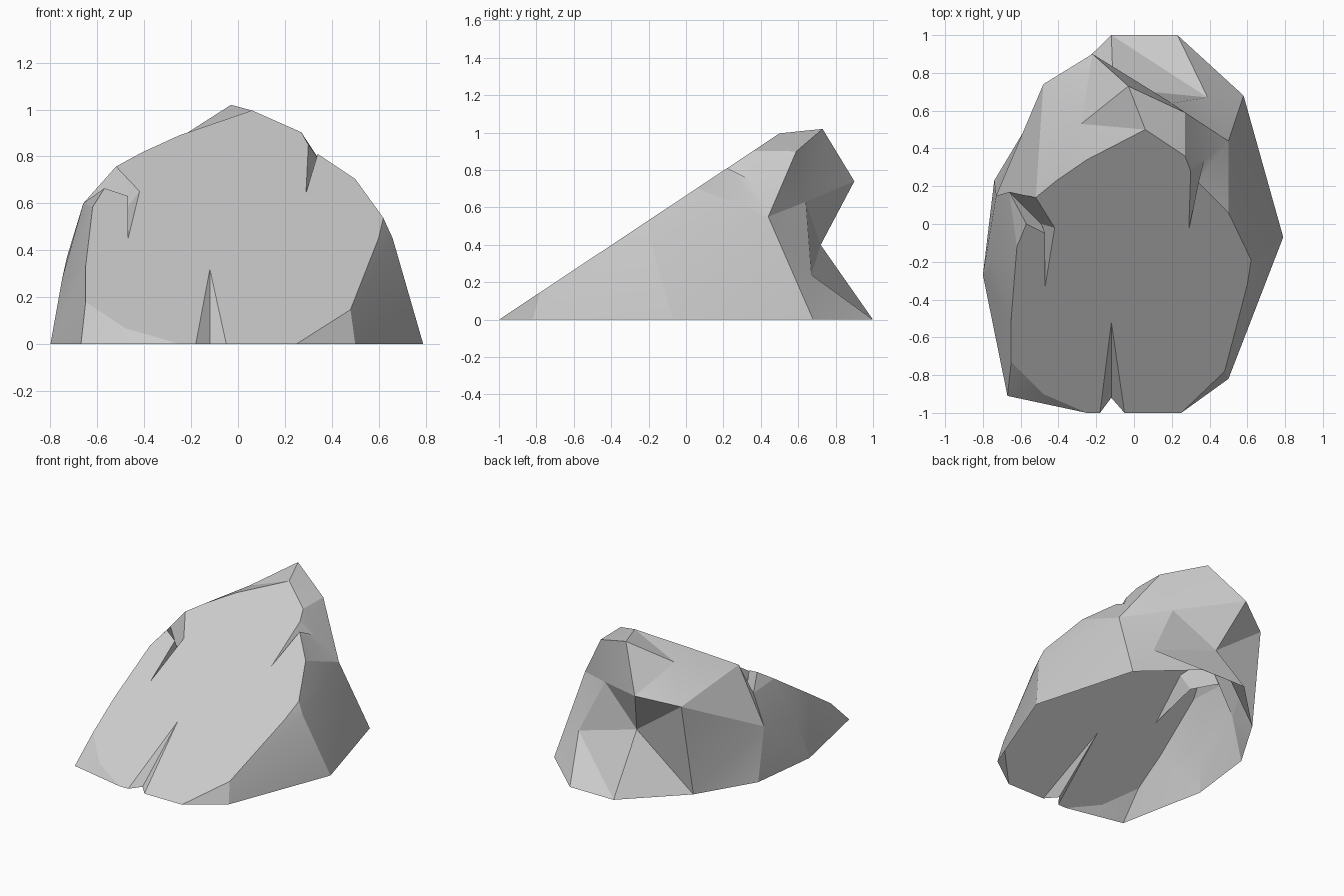
import bpy
import bmesh
import math

old_cube = bpy.data.objects.get("Cube")
if old_cube:
    bpy.data.objects.remove(old_cube, do_unlink=True)

bm = bmesh.new()
verts = {}


def corners(**places):
    for name, place in places.items():
        verts[name] = bm.verts.new(place)


def on_ground(**places):
    corners(**{name: (x, y, 0) for name, (x, y) in places.items()})


def on_slope(**places):
    # Corners of the flat front lie on one tilted plane, listed anticlockwise
    corners(**{name: (x, y, 0.664 * (y + 1)) for name, (x, y) in places.items()})
    return bm.faces.new([verts[name] for name in places])


def facets(*faces):
    for face in faces:
        bm.faces.new([verts[name] for name in face.split()])


# Sloping front face, with three cracks in its outline
slope = on_slope(
    toe_a=(-.25, -1), crack_a=(-.18, -1), crack_tip=(-.12, -.52),
    crack_b=(-.05, -1), toe_b=(.25, -1), rim_a=(.48, -.78),
    rim_b=(.6, -.32), rim_c=(.62, -.19), rim_d=(.5, .06),
    slit_a=(.34, .22), slit_tip=(.29, -.03), slit_b=(.3, .28),
    rim_e=(.27, .36), crest=(.06, .5), rim_f=(-.25, .34),
    rim_g=(-.41, .23), gully_a=(-.52, .14), gully_b=(-.42, -.02),
    gully_tip=(-.47, -.33), gully_c=(-.47, -.05), gully_d=(-.57, 0),
    rim_h=(-.62, -.12), rim_i=(-.65, -.5), rim_j=(-.65, -.73),
    rim_k=(-.48, -.9))

# Ground outline; the underside is open
on_ground(
    crack_in=(-.12, -.92), foot_right=(.5, -.82), foot_side=(.79, -.07),
    foot_rear=(.58, .68), foot_back_a=(.23, 1), foot_back_b=(-.12, 1),
    foot_back_c=(-.5, .63), foot_left_a=(-.74, .23), foot_left_b=(-.8, -.27),
    foot_left_c=(-.67, -.91))

# Corners of the sides and the broken back
corners(
    peak=(-.03, .73, 1.02), shoulder=(.27, .59, .9), saddle=(-.28, .53, .86),
    spur=(-.22, .9, .74), neck=(.2, .64, .63), elbow=(.5, .44, .55),
    hollow_a=(.39, .67, .24), hollow_b=(-.11, .72, .4),
    ledge=(-.48, .74, .67), cheek=(-.73, .15, .37), hip=(-.75, -.2, .28),
    knuckle=(.66, -.2, .45), slit_out=(.37, .34, .75),
    gully_out=(-.66, .17, .6), gully_floor=(-.49, 0, .56))

# Side towards +x
facets(
    "rim_a toe_b foot_right",
    "rim_a foot_right knuckle",
    "rim_a knuckle rim_b",
    "rim_b knuckle rim_c",
    "knuckle foot_right foot_side",
    "knuckle foot_side elbow",
    "rim_c knuckle elbow",
    "rim_c elbow rim_d",
    "rim_d elbow slit_a",
    "slit_a elbow slit_out",
    "slit_b slit_out rim_e",
    "rim_e slit_out shoulder",
    "shoulder slit_out elbow",
    "elbow foot_side foot_rear")

# Broken back
facets(
    "crest rim_e shoulder",
    "crest shoulder peak",
    "crest peak saddle",
    "crest saddle rim_f",
    "peak spur saddle",
    "peak neck spur",
    "peak shoulder neck",
    "shoulder elbow neck",
    "elbow hollow_a neck",
    "elbow foot_rear hollow_a",
    "hollow_a foot_rear foot_back_a",
    "hollow_a foot_back_a foot_back_b",
    "hollow_a foot_back_b hollow_b",
    "neck hollow_a hollow_b",
    "neck hollow_b spur",
    "spur hollow_b ledge",
    "ledge hollow_b foot_back_c",
    "hollow_b foot_back_b foot_back_c",
    "saddle spur ledge",
    "saddle ledge rim_g",
    "rim_f saddle rim_g")

# Side towards -x
facets(
    "rim_g ledge gully_a",
    "gully_a ledge cheek",
    "gully_a cheek gully_out",
    "ledge foot_back_c cheek",
    "cheek foot_back_c foot_left_a",
    "cheek foot_left_a foot_left_b",
    "cheek foot_left_b hip",
    "gully_out cheek hip",
    "gully_out hip rim_h",
    "gully_d gully_out rim_h",
    "rim_h hip rim_i",
    "hip foot_left_b rim_i",
    "rim_i foot_left_b foot_left_c",
    "rim_i foot_left_c rim_j",
    "rim_j foot_left_c rim_k",
    "rim_k foot_left_c toe_a")

# Walls inside the cracks
facets(
    "crack_a crack_in crack_tip",
    "crack_tip crack_in crack_b",
    "slit_a slit_out slit_tip",
    "slit_tip slit_out slit_b",
    "gully_a gully_out gully_floor",
    "gully_a gully_floor gully_b",
    "gully_b gully_floor gully_tip",
    "gully_tip gully_floor gully_c",
    "gully_c gully_floor gully_d",
    "gully_d gully_floor gully_out")

# Turn the shell outwards
bmesh.ops.recalc_face_normals(bm, faces=bm.faces[:])
slope.normal_update()
if slope.normal.z < 0:
    bmesh.ops.reverse_faces(bm, faces=bm.faces[:])
mesh = bpy.data.meshes.new("rock")
bm.to_mesh(mesh)
bm.free()

# Stone colour
stone = bpy.data.materials.new("grey stone")
stone.use_nodes = True
grey = (.6, .6, .6, 1)
stone.diffuse_color = grey
stone.node_tree.nodes["Principled BSDF"].inputs["Base Color"].default_value = grey
mesh.materials.append(stone)

rock = bpy.data.objects.new("rock", mesh)
bpy.context.collection.objects.link(rock)
bpy.ops.object.select_all(action="DESELECT")
rock.select_set(True)
bpy.context.view_layer.objects.active = rock
bpy.ops.object.shade_smooth_by_angle(angle=math.radians(15))
